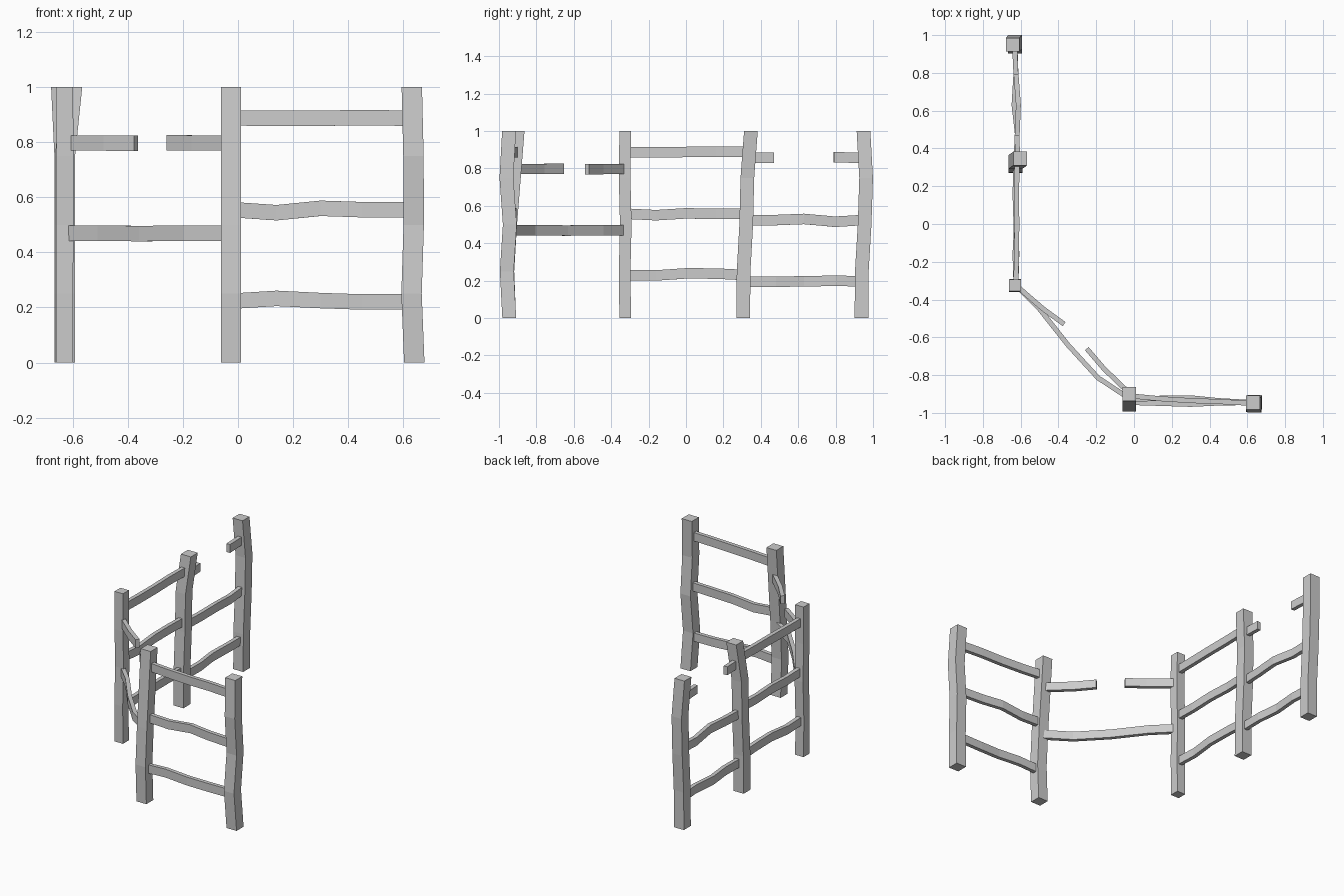
import bpy
from mathutils import Vector


def skin(name, rings):
    # close a run of four-sided rings into one solid bar
    verts = [tuple(v) for ring in rings for v in ring]
    n = len(rings)
    faces = [(0, 3, 2, 1), tuple(range(4 * n - 4, 4 * n))]
    for i in range(n - 1):
        for k in range(4):
            a, b = 4 * i + k, 4 * i + (k + 1) % 4
            faces.append((a, b, b + 4, a + 4))
    me = bpy.data.meshes.new(name)
    me.from_pydata(verts, [], faces)
    me.update()
    ob = bpy.data.objects.new(name, me)
    bpy.context.collection.objects.link(ob)


def post(name, xs, ys, width):
    # crooked upright: horizontal sections at five heights
    rings = []
    for i, (x, y) in enumerate(zip(xs, ys)):
        h = width / 2
        rings.append([Vector((x + sx * h, y + sy * h, i * 0.25))
                      for sx, sy in ((-1, -1), (1, -1), (1, 1), (-1, 1))])
    skin(name, rings)


def rail(name, pts, height=0.056, thick=0.026):
    # bent plank: upright rectangular sections along a path
    pts = [Vector(p) for p in pts]
    rings = []
    for i, p in enumerate(pts):
        d = pts[min(i + 1, len(pts) - 1)] - pts[max(i - 1, 0)]
        side = Vector((d.y, -d.x, 0)).normalized() * thick / 2
        up = Vector((0, 0, height / 2))
        rings.append([p - side - up, p + side - up, p + side + up, p - side + up])
    skin(name, rings)


# posts
post("post_front_right", (0.64, 0.63, 0.638, 0.637, 0.631),
     (-0.945, -0.958, -0.942, -0.96, -0.946), 0.074)
post("post_front_left", (-0.025,) * 5,
     (-0.945, -0.955, -0.94, -0.92, -0.9), 0.073)
post("post_corner", (-0.63, -0.63, -0.628, -0.628, -0.63),
     (-0.325, -0.328, -0.322, -0.328, -0.325), 0.062)
post("post_side_middle", (-0.628, -0.628, -0.628, -0.628, -0.602),
     (0.306, 0.308, 0.322, 0.328, 0.347), 0.073)
post("post_side_back", (-0.63, -0.63, -0.63, -0.63, -0.642),
     (0.938, 0.94, 0.955, 0.963, 0.949), 0.073)

# front panel rails
rail("front_rail_low", [(-0.02, -0.945, 0.223), (0.14, -0.95, 0.233), (0.3, -0.955, 0.225),
                        (0.45, -0.948, 0.22), (0.63, -0.945, 0.22)])
rail("front_rail_middle", [(-0.02, -0.93, 0.555), (0.14, -0.922, 0.544), (0.3, -0.92, 0.56),
                           (0.45, -0.935, 0.555), (0.63, -0.945, 0.554)])
rail("front_rail_top", [(-0.02, -0.91, 0.888), (0.14, -0.925, 0.887), (0.3, -0.935, 0.887),
                        (0.45, -0.94, 0.889), (0.63, -0.95, 0.887)])

# diagonal panel: one whole rail and a snapped one
rail("diagonal_rail", [(-0.625, -0.325, 0.47), (-0.5, -0.45, 0.47), (-0.35, -0.64, 0.468),
                       (-0.19, -0.815, 0.47), (-0.03, -0.92, 0.47)])
rail("broken_rail_corner", [(-0.625, -0.325, 0.797), (-0.48, -0.45, 0.797),
                            (-0.37, -0.53, 0.796)])
rail("broken_rail_front", [(-0.025, -0.895, 0.797), (-0.16, -0.765, 0.797),
                           (-0.25, -0.66, 0.798)])

# side panel rails: (name, ys, xs, zs)
near = (-0.32, -0.16, 0.0, 0.16, 0.32)
far = (0.33, 0.48, 0.63, 0.8, 0.94)
for name, ys, xs, zs in (
    ("side_rail_low", near, (-0.625, -0.63, -0.622, -0.624, -0.625),
     (0.23, 0.228, 0.239, 0.238, 0.23)),
    ("side_rail_middle", near, (-0.625, -0.62, -0.625, -0.63, -0.625),
     (0.558, 0.55, 0.56, 0.557, 0.557)),
    ("side_rail_top", near, (-0.625, -0.622, -0.62, -0.622, -0.618),
     (0.888, 0.887, 0.888, 0.89, 0.89)),
    ("back_rail_low", far, (-0.62, -0.618, -0.635, -0.625, -0.63),
     (0.195, 0.195, 0.196, 0.2, 0.196)),
    ("back_rail_middle", far, (-0.625, -0.618, -0.612, -0.625, -0.63),
     (0.524, 0.524, 0.53, 0.515, 0.524)),
    ("back_broken_rail_a", (0.33, 0.47), (-0.615, -0.62), (0.858, 0.858)),
    ("back_broken_rail_b", (0.79, 0.94), (-0.625, -0.632), (0.859, 0.858)),
):
    rail(name, list(zip(xs, ys, zs)))
